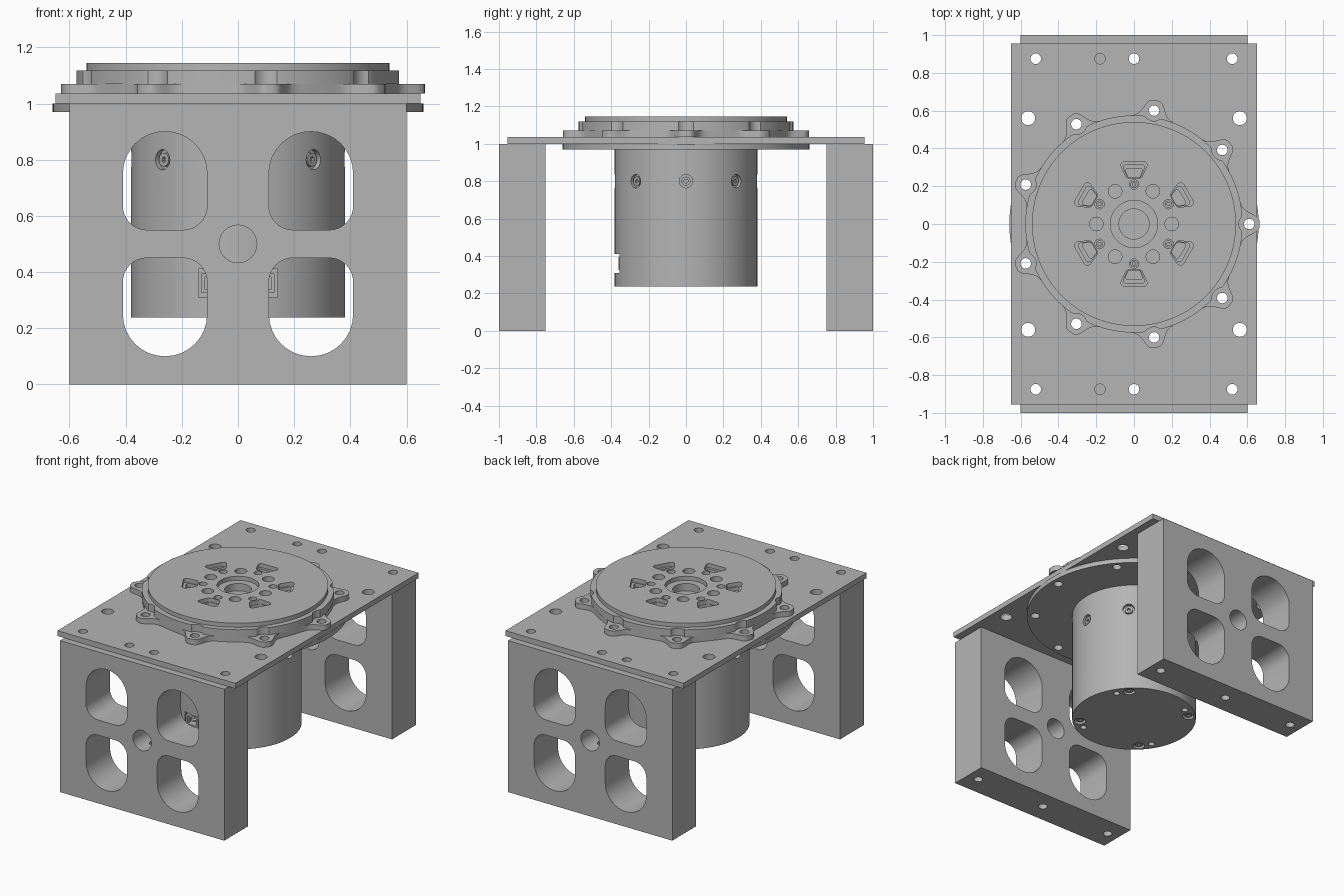
import bpy, bmesh, math
from mathutils import Matrix, Vector

cube = bpy.data.objects.get("Cube")
if cube:
    bpy.data.objects.remove(cube)

GREY = (0.46, 0.46, 0.46, 1)
grey = bpy.data.materials.new("machined_grey")
grey.use_nodes = True
grey.diffuse_color = GREY
grey.node_tree.nodes["Principled BSDF"].inputs["Base Color"].default_value = GREY
parts = []


def polar(r, degrees):
    a = math.radians(degrees)
    return r * math.cos(a), r * math.sin(a)


def circle(x, y, r, n=24):
    return [(x + r * math.cos(math.tau * i / n), y + r * math.sin(math.tau * i / n)) for i in range(n)]


def ring_of(count, radius, r, start=0, n=24):
    return [circle(*polar(radius, start + 360 * i / count), r, n) for i in range(count)]


def rounded(points, radii, steps=8):
    """Polygon with filleted corners."""
    out = []
    for i, (p, r) in enumerate(zip(points, radii)):
        p = Vector(p)
        a = (Vector(points[i - 1]) - p).normalized()
        b = (Vector(points[(i + 1) % len(points)]) - p).normalized()
        half = a.angle(b) / 2
        centre = p + (a + b).normalized() * r / math.sin(half)
        start = p + a * r / math.tan(half) - centre
        end = p + b * r / math.tan(half) - centre
        sweep = math.pi - 2 * half
        for k in range(steps + 1):
            t = k / steps
            v = (start * math.sin((1 - t) * sweep) + end * math.sin(t * sweep)) / math.sin(sweep)
            out.append(tuple(centre + v))
    return out


def rect(x0, x1, y0, y1):
    return [(x0, y0), (x1, y0), (x1, y1), (x0, y1)]


def slab(name, loops, z0, z1, matrix=None, keep=True):
    """Extrude nested outlines (inner ones are holes) from z0 to z1."""
    bm = bmesh.new()
    for loop in loops:
        vs = [bm.verts.new((x, y, z0)) for x, y in loop]
        for i, v in enumerate(vs):
            bm.edges.new((vs[i - 1], v))
    bmesh.ops.triangle_fill(bm, use_beauty=True, edges=bm.edges[:], normal=(0, 0, 1))
    new = bmesh.ops.extrude_face_region(bm, geom=bm.faces[:])["geom"]
    bmesh.ops.translate(bm, vec=(0, 0, z1 - z0), verts=[g for g in new if isinstance(g, bmesh.types.BMVert)])
    bmesh.ops.recalc_face_normals(bm, faces=bm.faces[:])
    if matrix:
        bm.transform(matrix)
    mesh = bpy.data.meshes.new(name)
    bm.to_mesh(mesh)
    bm.free()
    mesh.materials.append(grey)
    obj = bpy.data.objects.new(name, mesh)
    bpy.context.scene.collection.objects.link(obj)
    if keep:
        parts.append(obj)
    else:
        obj.hide_render = True
    return obj


def carve(obj, cutters):
    for c in cutters:
        mod = obj.modifiers.new("cut", 'BOOLEAN')
        mod.operation, mod.solver, mod.object = 'DIFFERENCE', 'EXACT', c
    bpy.context.view_layer.update()
    mesh = bpy.data.meshes.new_from_object(obj.evaluated_get(bpy.context.evaluated_depsgraph_get()))
    obj.modifiers.clear()
    obj.data = mesh


# Support legs with four rounded windows, a central hole and vertical bolt holes
upright = Matrix.Rotation(math.pi / 2, 4, 'X')
leg_loops = [rect(-0.6, 0.6, 0, 1), circle(0, 0.5, 0.067, 32)]
for x in (-0.26, 0.26):
    leg_loops.append(rounded(rect(x - 0.15, x + 0.15, 0.55, 0.9), (0.085, 0.085, 0.149, 0.149)))
    leg_loops.append(rounded(rect(x - 0.15, x + 0.15, 0.1, 0.45), (0.149, 0.149, 0.085, 0.085)))
bolts = [circle(x, y, 0.028) for x in (-0.52, 0, 0.52) for y in (-0.875, 0.875)]
bolt_cutter = slab("leg_bolt_cutter", bolts, -0.1, 1.1, keep=False)
for name, y in (("front_leg", 0.75), ("back_leg", -1)):
    carve(slab(name, leg_loops, y, y + 0.25, upright), [bolt_cutter])

# Top plate and the round flange under it
flange_holes = ring_of(9, 0.61, 0.028)
plate_holes = [circle(-0.18, y, 0.028) for y in (-0.875, 0.875)]
plate_holes += [circle(x, y, 0.037) for x in (-0.56, 0.56) for y in (-0.56, 0.56)]
slab("top_plate", [rect(-0.65, 0.65, -0.955, 0.955)] + bolts + plate_holes + flange_holes, 1.0, 1.035)
slab("lower_flange", [circle(0, 0, 0.66, 120)] + flange_holes, 0.97, 1.0)


# Nine-lobed flange and the notched ring above it
def lobe_radius(d):
    return 0.57 + 0.095 / (1 + (d / 5.5) ** 4)


def notch_radius(d):
    across = 0.61 * math.sin(math.radians(d))
    if abs(across) >= 0.055:
        return 0.575
    return min(0.575, 0.61 * math.cos(math.radians(d)) - math.sqrt(0.055 ** 2 - across ** 2))


def nine_fold(radius):
    return [polar(radius((a + 20) % 40 - 20), a) for a in range(360)]


def wedges(inner, outer, w_in, w_out, r):
    shape = rounded([(inner, -w_in), (outer, -w_out), (outer, w_out), (inner, w_in)], [r] * 4, 5)
    loops = []
    for k in range(6):
        c, s = polar(1, 30 + 60 * k)
        loops.append([(x * c - y * s, x * s + y * c) for x, y in shape])
    return loops


face_holes = ring_of(6, 0.2, 0.036) + ring_of(6, 0.21, 0.025, 30, 16)
slab("lobed_flange", [nine_fold(lobe_radius)] + flange_holes, 1.035, 1.07)
slab("notched_ring_base", [nine_fold(notch_radius), circle(0, 0, 0.08, 48)] + face_holes
     + wedges(0.245, 0.295, 0.03, 0.05, 0.012), 1.07, 1.095)
slab("notched_ring", [nine_fold(notch_radius), circle(0, 0, 0.08, 48)] + face_holes
     + wedges(0.245, 0.315, 0.033, 0.063, 0.015), 1.095, 1.118)

# Output disc with a thin seam below it
slab("disc_seam", [circle(0, 0, 0.53, 120), circle(0, 0, 0.4, 96)], 1.118, 1.122)
slab("output_disc", [circle(0, 0, 0.54, 120), circle(0, 0, 0.125, 48)] + face_holes
     + wedges(0.242, 0.332, 0.038, 0.08, 0.02), 1.118, 1.145)
slab("face_screws", ring_of(6, 0.21, 0.019, 30, 16) + ring_of(6, 0.21, 0.009, 30, 6), 1.07, 1.09)


# Motor body with a connector recess, side counterbores and bottom holes
def radial(angle, z):
    return (Matrix.Translation((0, 0, z)) @ Matrix.Rotation(math.radians(angle), 4, 'Z')
            @ Matrix.Rotation(math.pi / 2, 4, 'Y'))


body = slab("motor_body", [circle(0, 0, 0.381, 128)], 0.238, 0.97)
cutters = [bolt_cutter,
           slab("recess_cutter", [rect(-0.14, 0.14, -0.5, -0.31)], 0.31, 0.41, keep=False),
           slab("base_cutter", ring_of(4, 0.335, 0.035, 45), 0.2, 0.26, keep=False),
           slab("base_hole_cutter", ring_of(4, 0.33, 0.02, 31, 16), 0.2, 0.28, keep=False)]
for k in range(8):
    cutters.append(slab("side_cutter", [circle(0, 0, 0.036)], 0.36, 0.45, radial(45 * k, 0.8), keep=False))
    slab("side_screw", [circle(0, 0, 0.024), circle(0, 0, 0.011, 6)], 0.35, 0.374, radial(45 * k, 0.8))
carve(body, cutters[1:])
slab("base_screws", ring_of(4, 0.335, 0.024, 45) + ring_of(4, 0.335, 0.011, 45, 6), 0.244, 0.265)

# Cable connectors inside the recess
for side, x in (("left", 0.085), ("right", -0.085)):
    slab(side + "_connector", [rect(x - 0.045, x + 0.045, 0.325, 0.395),
                               rect(x - 0.033, x + 0.033, 0.337, 0.383)], 0.3, 0.362, upright)
    slab(side + "_connector_pin", [rect(x - 0.02, x + 0.02, 0.355, 0.365)], 0.3, 0.35, upright)

for c in cutters:
    bpy.data.objects.remove(c)

# Smooth the round walls, keep the edges sharp
bpy.ops.object.select_all(action='DESELECT')
for obj in parts:
    obj.select_set(True)
bpy.context.view_layer.objects.active = parts[0]
bpy.ops.object.shade_smooth_by_angle(angle=math.radians(30))
